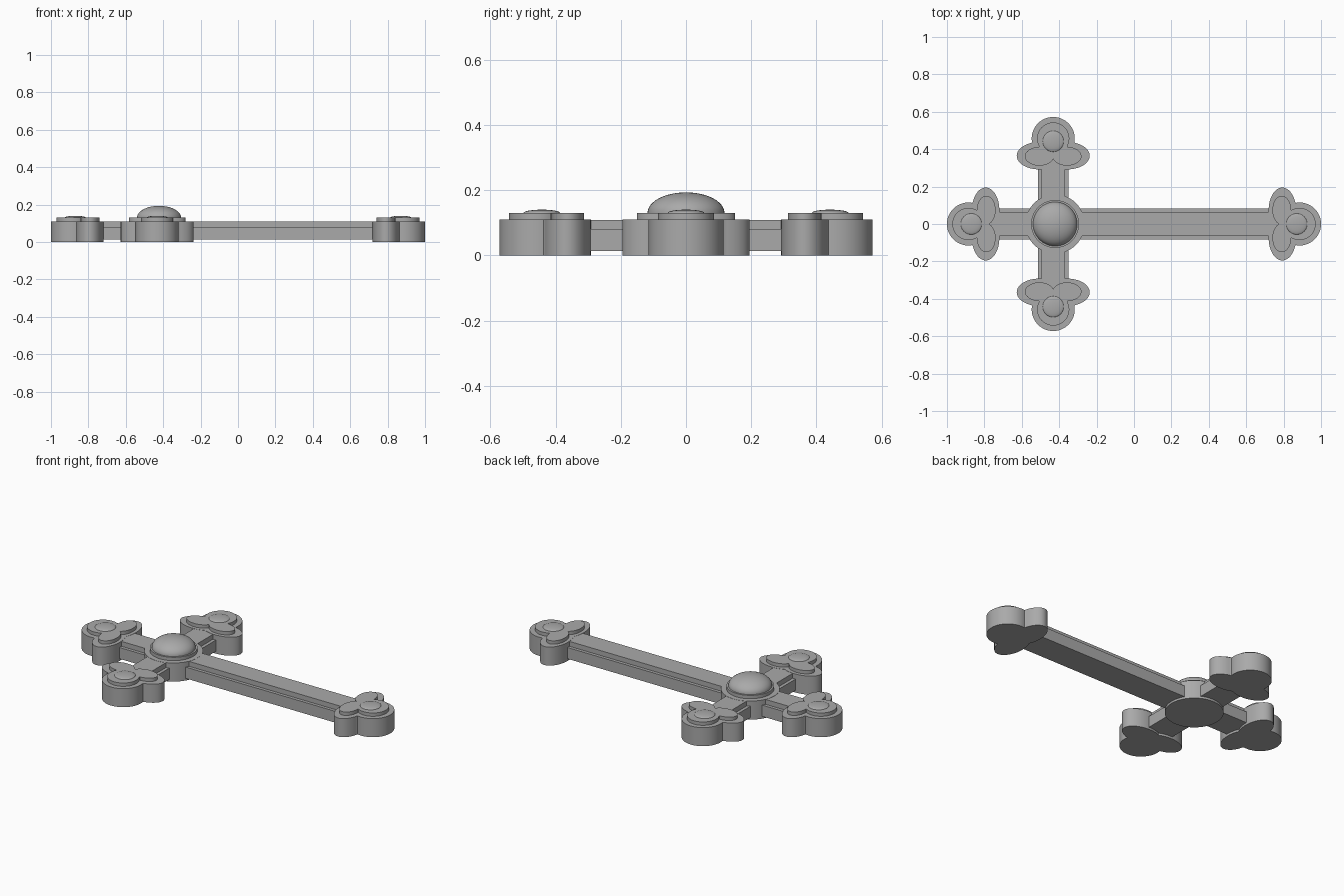
import bpy
import bmesh
import math
from mathutils import Matrix, Vector

cube = bpy.data.objects.get("Cube")
if cube:
    bpy.data.objects.remove(cube, do_unlink=True)

grey = bpy.data.materials.new("plain grey")
grey.use_nodes = True
COLOUR = (0.4, 0.4, 0.4, 1)
grey.diffuse_color = COLOUR
grey.node_tree.nodes["Principled BSDF"].inputs["Base Color"].default_value = COLOUR


def finish(name, bm, matrix=None):
    """Turn a bmesh into a placed, shaded object."""
    bmesh.ops.recalc_face_normals(bm, faces=bm.faces)
    mesh = bpy.data.meshes.new(name)
    bm.to_mesh(mesh)
    bm.free()
    mesh.materials.append(grey)
    obj = bpy.data.objects.new(name, mesh)
    bpy.context.collection.objects.link(obj)
    if matrix:
        obj.matrix_world = matrix
    bpy.ops.object.select_all(action="DESELECT")
    obj.select_set(True)
    bpy.context.view_layer.objects.active = obj
    bpy.ops.object.shade_smooth_by_angle(angle=math.radians(35))
    return obj


def prism(name, outline, direction, matrix=None):
    """Extrude a closed outline of 3D points along a direction."""
    bm = bmesh.new()
    face = bm.faces.new([bm.verts.new(p) for p in outline])
    made = bmesh.ops.extrude_face_region(bm, geom=[face], use_keep_orig=True)["geom"]
    verts = [v for v in made if isinstance(v, bmesh.types.BMVert)]
    bmesh.ops.translate(bm, verts=verts, vec=direction)
    return finish(name, bm, matrix)


def circle(radius, z, count=64):
    return [(radius * math.cos(math.tau * i / count),
             radius * math.sin(math.tau * i / count), z) for i in range(count)]


def trefoil(lobes, origin_x, z, count=160):
    """Outer outline of overlapping ellipses (cx, cy, a, b) round a shared point."""
    points = []
    for i in range(count):
        angle = math.tau * i / count
        ray = Vector((math.cos(angle), math.sin(angle)))
        reach = 0
        for cx, cy, a, b in lobes:
            p = Vector(((origin_x - cx) / a, -cy / b))
            d = Vector((ray.x / a, ray.y / b))
            pd, dd = p.dot(d), d.dot(d)
            reach = max(reach, (-pd + math.sqrt(pd * pd - dd * (p.dot(p) - 1))) / dd)
        points.append((origin_x + reach * ray.x, reach * ray.y, z))
    return points


def dome(name, radius, height, matrix):
    """Flattened half sphere."""
    bm = bmesh.new()
    bmesh.ops.create_uvsphere(bm, u_segments=48, v_segments=24, radius=1)
    low = [v for v in bm.verts if v.co.z < -0.001]
    bmesh.ops.delete(bm, geom=low, context="VERTS")
    bmesh.ops.scale(bm, vec=(radius, radius, height), verts=bm.verts)
    return finish(name, bm, matrix)


def arm(name, length, matrix):
    """Bar along x with a stepped ledge on both long sides."""
    half = [(0.082, 0.013), (0.082, 0.08), (0.063, 0.08), (0.063, 0.109)]
    section = half + [(-y, z) for y, z in reversed(half)]
    prism(name, [(-length / 2, y, z) for y, z in section], (length, 0, 0), matrix)


TOP, RAISED = 0.11, 0.13
CROSS_X = -0.432

# Bars of the cross
arm("long_bar", 1.6, Matrix())
arm("cross_bar", 0.8, Matrix.Translation((CROSS_X, 0, 0)) @ Matrix.Rotation(math.pi / 2, 4, "Z"))

# Round hub with raised disc and central dome
hub = Matrix.Translation((-0.422, 0, 0))
prism("hub", circle(0.158, 0), (0, 0, TOP), hub)
prism("hub_disc", circle(0.128, TOP), (0, 0, RAISED - TOP), hub)
dome("hub_dome", 0.118, 0.063, hub @ Matrix.Translation((0, 0, RAISED)))

# Three-lobed ends, each with a raised panel and a low knob
outer = [(0, 0, 0.115, 0.115)] + [(-0.092, s * 0.075, 0.073, 0.12) for s in (-1, 1)]
inner = [(0, 0, 0.086, 0.086)] + [(-0.095, s * 0.074, 0.05, 0.077) for s in (-1, 1)]
ends = {"right": (-0.885, 0, 180), "left": (0.885, 0, 0),
        "back": (CROSS_X, 0.457, 90), "front": (CROSS_X, -0.457, -90)}
for side, (x, y, turn) in ends.items():
    place = Matrix.Translation((x, y, 0)) @ Matrix.Rotation(math.radians(turn), 4, "Z")
    prism(side + "_end", trefoil(outer, -0.084, 0), (0, 0, TOP), place)
    prism(side + "_end_panel", trefoil(inner, -0.084, TOP), (0, 0, RAISED - TOP), place)
    dome(side + "_end_knob", 0.056, 0.01, place @ Matrix.Translation((-0.015, 0, RAISED)))
